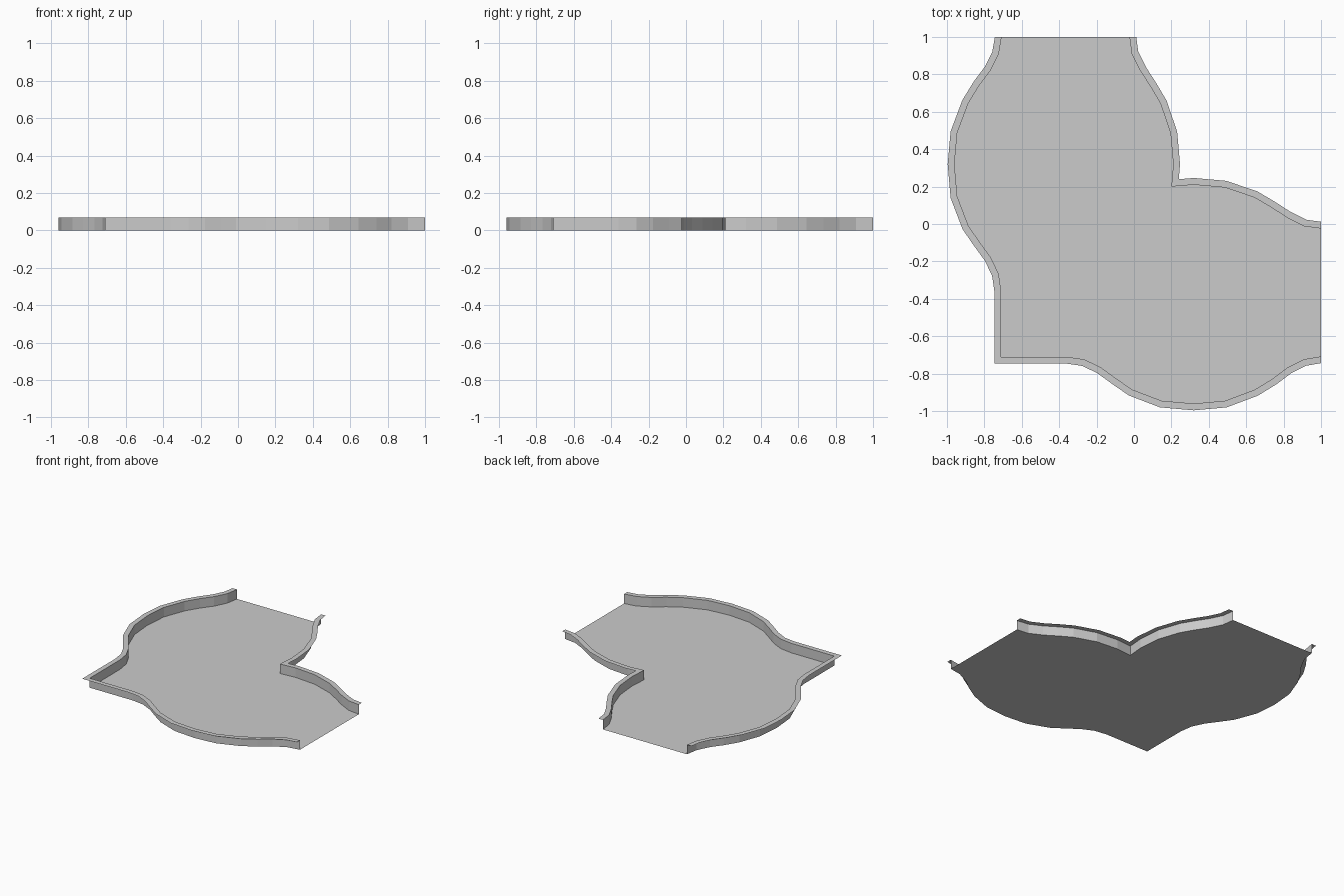
import bpy
from mathutils import Vector

if "Cube" in bpy.data.objects:
    bpy.data.objects.remove(bpy.data.objects["Cube"])

H = 0.07     # wall height
LIP = 0.036  # width of the flat rim on top of the walls

# wall profiles from the diagonal corner out to the open end at x = 1
outer_half = [(-0.71, -0.71), (-0.36, -0.71), (-0.265, -0.724), (-0.177, -0.767),
              (-0.09, -0.83), (-0.01, -0.885), (0.147, -0.945), (0.32, -0.96),
              (0.487, -0.945), (0.645, -0.886), (0.74, -0.828), (0.82, -0.768),
              (0.91, -0.723), (1.0, -0.708)]
inner_half = [(0.2, 0.2), (0.32, 0.21), (0.487, 0.195), (0.645, 0.141), (0.735, 0.088),
              (0.82, 0.033), (0.91, -0.012), (1.0, -0.024)]


def mirrored(half):
    """Full path: reflect the half profile across the x = y diagonal."""
    return [Vector((x, y)) for x, y in reversed(half)] + [Vector((y, x)) for x, y in half[1:]]


def offset(path, d):
    """Mitred offset to one side, with ends kept on the open edges."""
    out = []
    for i, p in enumerate(path):
        dirs = []
        if i > 0:
            dirs.append((p - path[i - 1]).normalized())
        if i < len(path) - 1:
            dirs.append((path[i + 1] - p).normalized())
        normals = [Vector((-t.y, t.x)) for t in dirs]
        m = sum(normals, Vector((0, 0))).normalized()
        out.append(p + m * d / m.dot(normals[0]))
    out[0] = Vector((1.0, path[0].y + (d if out[0].y > path[0].y else -d) * (1 if d > 0 else -1)))
    out[-1] = Vector((out[0].y, 1.0))
    return out


def make(name, verts, faces):
    me = bpy.data.meshes.new(name)
    me.from_pydata(verts, [], faces)
    me.update()
    ob = bpy.data.objects.new(name, me)
    bpy.context.collection.objects.link(ob)
    return ob


def strip(name, a, za, b, zb, flip):
    n = len(a)
    verts = [(p.x, p.y, za) for p in a] + [(p.x, p.y, zb) for p in b]
    faces = [(i, i + 1, n + i + 1, n + i) for i in range(n - 1)]
    return make(name, verts, [f[::-1] for f in faces] if flip else faces)


outer, inner = mirrored(outer_half), mirrored(inner_half)

# floor plate
loop = inner + outer[::-1]
make("floor", [(p.x, p.y, 0) for p in loop], [tuple(range(len(loop)))])
bpy.data.objects["floor"].data.flip_normals()
if bpy.data.objects["floor"].data.polygons[0].normal.z < 0:
    bpy.data.objects["floor"].data.flip_normals()

# walls facing the floor, and rims reaching away from it
strip("outer_wall", outer, 0, outer, H, True)
strip("inner_wall", inner, 0, inner, H, False)
strip("outer_rim", outer, H, offset(outer, LIP), H, False)
strip("inner_rim", inner, H, offset(inner, -LIP), H, True)
